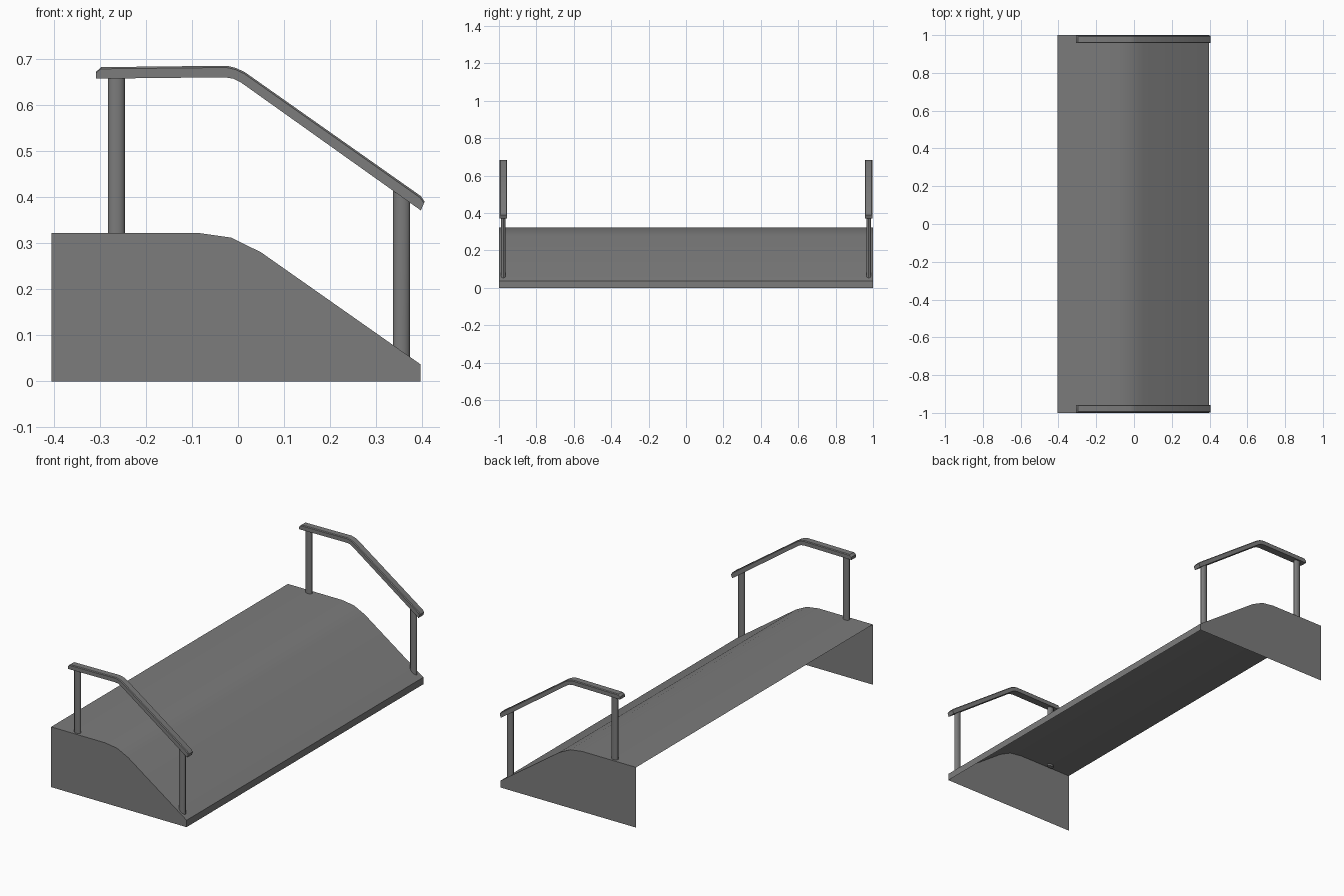
import bpy, math

if "Cube" in bpy.data.objects:
    bpy.data.objects.remove(bpy.data.objects["Cube"])

# Dark grey for every part
grey = bpy.data.materials.new("dark_grey")
grey.diffuse_color = (0.2, 0.2, 0.2, 1)
grey.use_nodes = True
grey.node_tree.nodes["Principled BSDF"].inputs["Base Color"].default_value = grey.diffuse_color


def make(name, verts, faces, smooth=True):
    mesh = bpy.data.meshes.new(name)
    mesh.from_pydata(verts, [], faces)
    mesh.materials.append(grey)
    mesh.update()
    ob = bpy.data.objects.new(name, mesh)
    bpy.context.collection.objects.link(ob)
    if smooth:
        bpy.ops.object.select_all(action='DESELECT')
        ob.select_set(True)
        bpy.context.view_layer.objects.active = ob
        bpy.ops.object.shade_smooth_by_angle(angle=math.radians(32))
    return ob


def loft(name, rings):
    # Capped skin through equal-sized rings of points
    n = len(rings[0])
    verts = [p for r in rings for p in r]
    faces = [(i*n + j, i*n + (j+1) % n, (i+1)*n + (j+1) % n, (i+1)*n + j)
             for i in range(len(rings)-1) for j in range(n)]
    faces += [tuple(reversed(range(n))), tuple(range(len(verts)-n, len(verts)))]
    return make(name, verts, faces)


# Sloping deck: thin sheet with a front lip, open at back and bottom
profile = [(-0.405, 0.322), (-0.085, 0.322), (-0.015, 0.312),
           (0.05, 0.28), (0.396, 0.037), (0.396, 0)]
n = len(profile)
make("deck", [(x, y, z) for y in (-1, 1) for x, z in profile],
     [(i, i+1, n+i+1, n+i) for i in range(n-1)])

# Handrail stations: (bottom x, bottom z, top x, top z)
stations = [(-0.308, 0.657, -0.308, 0.672), (-0.302, 0.657, -0.297, 0.682),
            (-0.030, 0.660, -0.024, 0.685), (-0.010, 0.657, -0.004, 0.680),
            (0.006, 0.649, 0.015, 0.671), (0.384, 0.380, 0.397, 0.402),
            (0.397, 0.371, 0.405, 0.390)]
# Rail section with softened top edges: (sideways offset, height fraction)
section = [(-0.02, 0), (0.02, 0), (0.02, 0.85), (0.016, 1), (-0.016, 1), (-0.02, 0.85)]


def post(name, x, y, bottom, top, slope):
    # Oval post whose ends follow the slope
    circle = [(math.cos(a*math.tau/16), math.sin(a*math.tau/16)) for a in range(16)]
    loft(name, [[(x + 0.0185*c, y + 0.0125*s, z + slope*0.0185*c) for c, s in circle]
                for z in (bottom, top)])


for side, s in (("near", -1), ("far", 1)):
    # End panel
    panel = profile + [(-0.405, 0)]
    order = range(len(panel)) if s > 0 else reversed(range(len(panel)))
    make(side + "_end_panel", [(x, s, z) for x, z in panel], [tuple(order)], False)
    # Rail and its two posts
    loft(side + "_handrail", [[(bx + (tx-bx)*t, s*0.977 + w, bz + (tz-bz)*t)
                               for w, t in section] for bx, bz, tx, tz in stations])
    post(side + "_rear_post", -0.264, s*0.977, 0.312, 0.668, 0)
    post(side + "_front_post", 0.355, s*0.977, 0.058, 0.415, -0.7)
